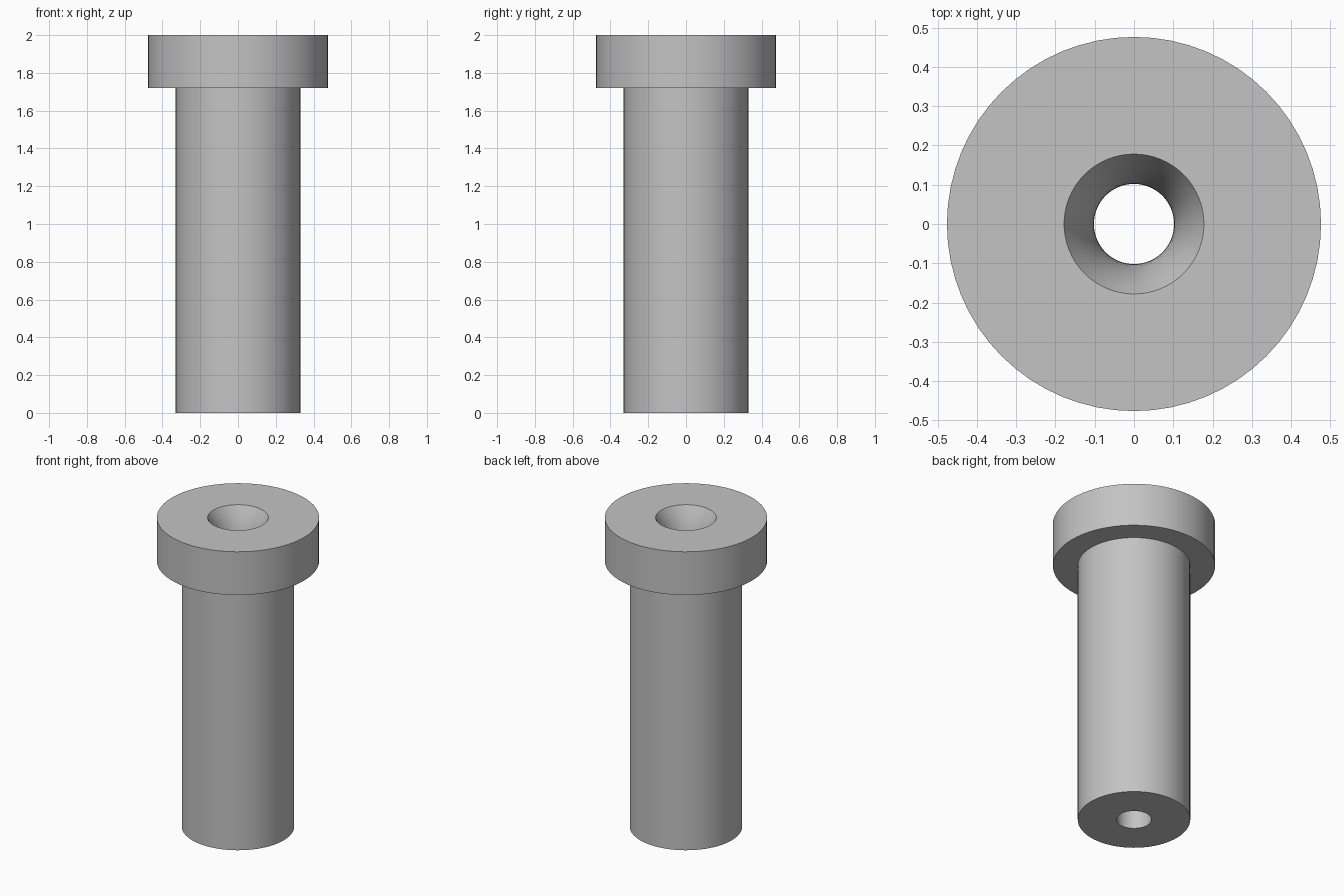
import bpy
import bmesh
import math

cube = bpy.data.objects.get("Cube")
if cube:
    bpy.data.objects.remove(cube, do_unlink=True)

SEGMENTS = 64
HEIGHT = 2.0
HEAD_R, HEAD_Z = 0.476, 1.72
SHAFT_R = 0.33
BORE_R, MOUTH_R, MOUTH_DEPTH = 0.102, 0.178, 0.28

# Plain grey metal
steel = bpy.data.materials.new("grey_metal")
steel.use_nodes = True
color = (0.55, 0.55, 0.55, 1)
steel.diffuse_color = color
steel.node_tree.nodes["Principled BSDF"].inputs["Base Color"].default_value = color

# Half section: outer shaft and head, then rounded mouth down into the bore
profile = [(BORE_R, 0), (SHAFT_R, 0), (SHAFT_R, HEAD_Z), (HEAD_R, HEAD_Z), (HEAD_R, HEIGHT)]
flare = MOUTH_R - BORE_R
arc_r = (MOUTH_DEPTH ** 2 + flare ** 2) / (2 * flare)
arc_end = math.asin(MOUTH_DEPTH / arc_r)
STEPS = 8
for i in range(STEPS + 1):
    a = arc_end * (1 - i / STEPS)
    profile.append((BORE_R + arc_r * (1 - math.cos(a)),
                    HEIGHT - MOUTH_DEPTH + arc_r * math.sin(a)))

# Revolve the section into a closed ring
bm = bmesh.new()
rings = []
for k in range(SEGMENTS):
    t = math.tau * k / SEGMENTS
    rings.append([bm.verts.new((r * math.cos(t), r * math.sin(t), z)) for r, z in profile])
n = len(profile)
for k in range(SEGMENTS):
    here, after = rings[k], rings[(k + 1) % SEGMENTS]
    for i in range(n):
        j = (i + 1) % n
        bm.faces.new((here[i], after[i], after[j], here[j]))
bmesh.ops.recalc_face_normals(bm, faces=bm.faces)

mesh = bpy.data.meshes.new("headed_bushing")
bm.to_mesh(mesh)
bm.free()
mesh.materials.append(steel)
bushing = bpy.data.objects.new("headed_bushing", mesh)
bpy.context.collection.objects.link(bushing)

# Smooth round walls, crisp rims
bpy.ops.object.select_all(action="DESELECT")
bushing.select_set(True)
bpy.context.view_layer.objects.active = bushing
bpy.ops.object.shade_smooth_by_angle(angle=math.radians(30))
